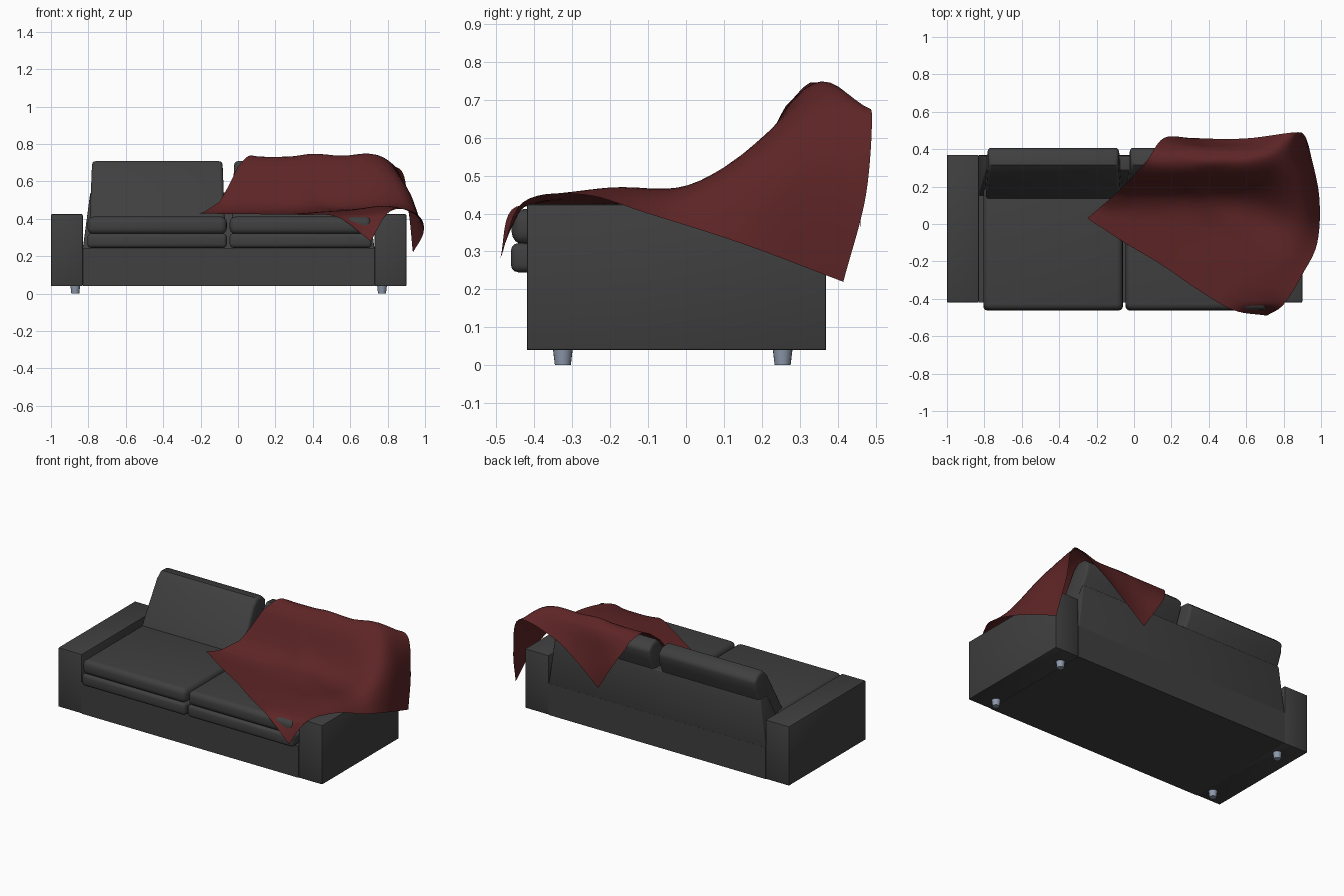
import bpy, bmesh, math
from mathutils import Vector

default = bpy.data.objects.get("Cube")
if default:
    bpy.data.objects.remove(default, do_unlink=True)


def material(name, rgb):
    m = bpy.data.materials.new(name)
    m.use_nodes = True
    m.diffuse_color = (*rgb, 1)
    bsdf = m.node_tree.nodes["Principled BSDF"]
    bsdf.inputs["Base Color"].default_value = (*rgb, 1)
    bsdf.inputs["Roughness"].default_value = 0.8
    return m


CHARCOAL = material("charcoal fabric", (0.05, 0.05, 0.05))
RED = material("dark red cloth", (0.11, 0.018, 0.019))
STEEL = material("grey blue metal", (0.27, 0.32, 0.41))


def finish(name, bm, mat, bevel=0, segments=3, angle=40):
    bmesh.ops.recalc_face_normals(bm, faces=bm.faces)
    mesh = bpy.data.meshes.new(name)
    bm.to_mesh(mesh)
    bm.free()
    mesh.materials.append(mat)
    ob = bpy.data.objects.new(name, mesh)
    bpy.context.collection.objects.link(ob)
    bpy.ops.object.select_all(action="DESELECT")
    ob.select_set(True)
    bpy.context.view_layer.objects.active = ob
    if bevel:
        mod = ob.modifiers.new("soft edges", "BEVEL")
        mod.width, mod.segments = bevel, segments
        mod.limit_method = "ANGLE"
        mod.angle_limit = math.radians(50)
        bpy.ops.object.modifier_apply(modifier=mod.name)
    bpy.ops.object.shade_smooth_by_angle(angle=math.radians(angle))
    return ob


def box(name, x, y, z, bevel=0, segments=3):
    bm = bmesh.new()
    bmesh.ops.create_cube(bm, size=1)
    for v in bm.verts:
        v.co = [r[0] if c < 0 else r[1] for c, r in zip(v.co, (x, y, z))]
    return finish(name, bm, CHARCOAL, bevel, segments)


def side_profile(name, points, x, bevel=0, taper=0):
    """Extrude a (y, z) outline along x, narrowing it towards the top."""
    bm = bmesh.new()
    low, high = min(p[1] for p in points), max(p[1] for p in points)
    rings = []
    for edge, sign in zip(x, (1, -1)):
        rings.append([bm.verts.new((edge + sign * taper * (pz - low) / (high - low), py, pz))
                      for py, pz in points])
        bm.faces.new(rings[-1])
    for i in range(len(points)):
        j = (i + 1) % len(points)
        bm.faces.new((rings[0][i], rings[0][j], rings[1][j], rings[1][i]))
    return finish(name, bm, CHARCOAL, bevel)


# Frame: base, arms and tapered back panel
DEPTH = (-0.42, 0.37)
box("base", (-0.83, 0.73), DEPTH, (0.04, 0.245))
for side, x in (("right", (-1, -0.83)), ("left", (0.73, 0.9))):
    box(side + "_arm", x, DEPTH, (0.04, 0.425), 0.006, 2)
side_profile("back_panel", [(0.15, 0.24), (0.29, 0.54), (0.365, 0.54), (0.37, 0.24)],
             (-0.83, 0.73), 0.006, 0.04)

# Cushions: two layers per seat and one leaning back cushion each
back_outline = [(0.10, 0.34), (0.155, 0.45), (0.275, 0.67), (0.315, 0.708), (0.37, 0.705),
                (0.41, 0.67), (0.40, 0.61), (0.27, 0.34)]
for side, left, right in (("right", -0.805, -0.06), ("left", -0.045, 0.715)):
    box(side + "_seat_lower", (left, right), (-0.462, 0.2), (0.245, 0.322), 0.02)
    box(side + "_seat_upper", (left, right), (-0.46, 0.2), (0.318, 0.412), 0.033, 4)
    side_profile(side + "_back_cushion", back_outline, (left + 0.01, right - 0.008), 0.018, 0.015)

# Feet
for fx, xname in ((-0.87, "right"), (0.77, "left")):
    for fy, yname in ((-0.325, "front"), (0.255, "back")):
        bm = bmesh.new()
        bmesh.ops.create_cone(bm, cap_ends=True, segments=20, radius1=0.021, radius2=0.026, depth=0.042)
        bmesh.ops.translate(bm, verts=bm.verts, vec=(fx, fy, 0.021))
        finish(f"{yname}_{xname}_foot", bm, STEEL)

# Throw: coarse rows from the front edge to the rear edge, refined by a spline
rows = [
    [(-.25, .03, .41), (-.05, -.1, .42), (.15, -.22, .42), (.34, -.35, .42), (.53, -.46, .41), (.71, -.49, .28)],
    [(-.1, .16, .47), (.11, .04, .43), (.3, -.09, .43), (.49, -.21, .44), (.66, -.34, .44), (.8, -.43, .43)],
    [(-.01, .25, .62), (.19, .17, .49), (.4, .05, .45), (.6, -.07, .45), (.77, -.19, .47), (.9, -.27, .45)],
    [(.07, .34, .74), (.26, .25, .65), (.46, .17, .51), (.67, .11, .48), (.86, -.01, .47), (.98, -.1, .4)],
    [(.16, .46, .6), (.36, .36, .74), (.55, .33, .74), (.74, .33, .73), (.91, .24, .56), (.99, .15, .32)],
    [(.31, .46, .36), (.47, .455, .49), (.63, .46, .6), (.86, .49, .67), (.91, .475, .45), (.935, .415, .22)],
]


def spline(points, steps=7):
    p = [Vector(q) for q in points]
    p = [2 * p[0] - p[1]] + p + [2 * p[-1] - p[-2]]
    out = []
    for i in range(1, len(p) - 2):
        a, b, c, d = p[i - 1:i + 3]
        for k in range(steps):
            t = k / steps
            out.append(b + t / 2 * (c - a + t * (2 * a - 5 * b + 4 * c - d + t * (3 * (b - c) + d - a))))
    return out + [p[-2]]


# Height of the sofa along y, so the cloth rests on it
support = [(-0.44, 0.42), (0.08, 0.43), (0.16, 0.49), (0.21, 0.58), (0.26, 0.68),
           (0.31, 0.73), (0.36, 0.735), (0.42, 0.69)]


def rest_height(x, y):
    for (y0, z0), (y1, z1) in zip(support, support[1:]):
        if y0 <= y <= y1:
            z = z0 + (z1 - z0) * (y - y0) / (y1 - y0)
            fade = min(1, max(0, (0.84 - x) / 0.14))
            return 0.432 + (z - 0.432) * fade if x < 0.9 else 0
    return 0


bm = bmesh.new()
fine = [spline(r) for r in rows]
columns = [spline(c) for c in zip(*fine)]
grid = [[bm.verts.new((p.x, p.y, max(p.z, rest_height(p.x, p.y)))) for p in col] for col in columns]
for c0, c1 in zip(grid, grid[1:]):
    for j in range(len(c0) - 1):
        bm.faces.new((c0[j], c1[j], c1[j + 1], c0[j + 1]))
inner = [v for v in bm.verts if not v.is_boundary]
for _ in range(2):
    bmesh.ops.smooth_vert(bm, verts=inner, factor=0.5, use_axis_x=True, use_axis_y=True, use_axis_z=True)
finish("throw_blanket", bm, RED, angle=80)
